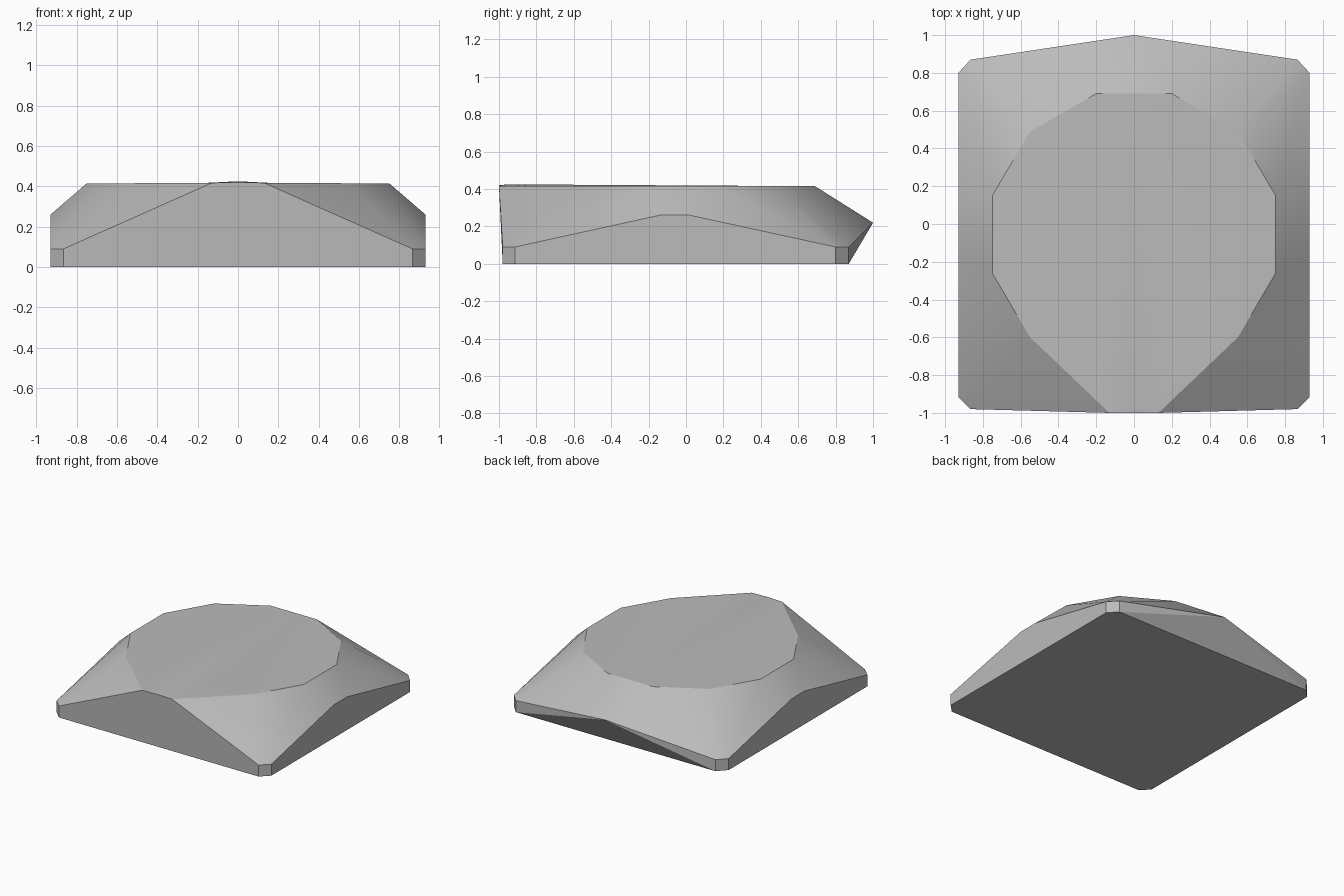
import bpy
import bmesh
import math

cube = bpy.data.objects.get("Cube")
if cube:
    bpy.data.objects.remove(cube, do_unlink=True)

# Single grey material
stone = bpy.data.materials.new("light grey")
stone.use_nodes = True
grey = (0.5, 0.5, 0.5, 1)
stone.diffuse_color = grey
stone.node_tree.nodes["Principled BSDF"].inputs["Base Color"].default_value = grey

LIP, TOP = 0.09, 0.415

# Chamfered rectangular footprint, half outline from front to back
footprint = [(0, -0.98), (0.865, -0.98), (0.93, -0.915),
             (0.93, 0.80), (0.865, 0.87), (0, 0.87)]
# Rounded plateau, half outline from front to back
plateau = [(0.2, -0.82), (0.55, -0.6), (0.75, -0.26), (0.75, 0.15),
           (0.55, 0.49), (0.2, 0.69), (0, 0.69)]

bm = bmesh.new()
base = [bm.verts.new((x, y, 0)) for x, y in footprint]
front_in, front_out, back_out, back_in = [
    bm.verts.new((x, y, LIP)) for x, y in footprint[1:-1]]
p0, p1, p2, p3, p4, p5, p6 = [bm.verts.new((x, y, TOP)) for x, y in plateau]
nose = bm.verts.new((0, -0.955, 0.425))
brow_mid = bm.verts.new((0, -1, 0.42))
brow = bm.verts.new((0.13, -1, 0.417))
side_front = bm.verts.new((0.93, -0.14, 0.26))
side_back = bm.verts.new((0.93, 0.02, 0.26))
peak = bm.verts.new((0, 1, 0.22))
b0, b1, b2, b3, b4, b5 = base

faces = [
    # underside and plateau
    base,
    (nose, p0, p1, p2, p3, p4, p5, p6),
    # upright walls and corner chamfers
    (b0, b1, front_in, brow, brow_mid),
    (b1, b2, front_out, front_in),
    (b2, b3, back_out, side_back, side_front, front_out),
    (b3, b4, back_in, back_out),
    # overhanging back
    (b4, b5, peak), (b4, peak, back_in),
    # front slope
    (brow_mid, brow, nose), (brow, p0, nose), (brow, p1, p0),
    (front_in, p1, brow), (front_in, front_out, p1),
    # side slope
    (front_out, p2, p1), (front_out, side_front, p2),
    (side_front, side_back, p3, p2),
    (side_back, back_out, p3), (back_out, p4, p3),
    # back slope
    (back_out, back_in, p4), (back_in, p5, p4),
    (back_in, peak, p5), (peak, p6, p5),
]
for f in faces:
    bm.faces.new(f)
bmesh.ops.recalc_face_normals(bm, faces=bm.faces)

mesh = bpy.data.meshes.new("faceted_block")
bm.to_mesh(mesh)
bm.free()
mesh.materials.append(stone)
block = bpy.data.objects.new("faceted_block", mesh)
bpy.context.collection.objects.link(block)

# Mirror the half, then smooth the gentle slopes
bpy.ops.object.select_all(action="DESELECT")
block.select_set(True)
bpy.context.view_layer.objects.active = block
mirror = block.modifiers.new("mirror", "MIRROR")
mirror.merge_threshold = 0.001
bpy.ops.object.modifier_apply(modifier=mirror.name)
bpy.ops.object.shade_smooth_by_angle(angle=math.radians(30))
